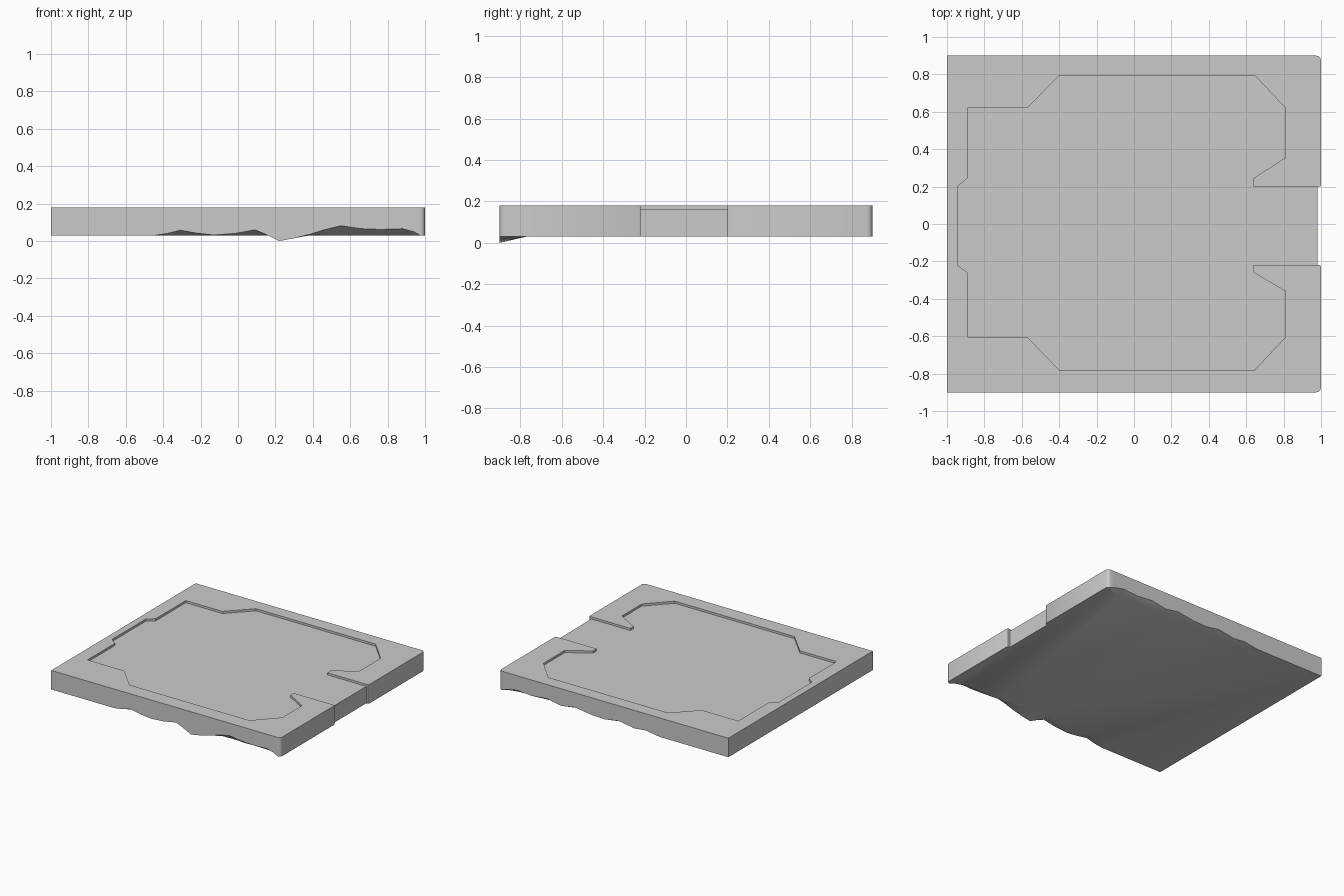
import bpy, bmesh, math

if "Cube" in bpy.data.objects:
    bpy.data.objects.remove(bpy.data.objects["Cube"])

TOP, FLOOR, BASE = 0.18, 0.163, 0.03

# Outline of the sunken panel, from the open side round to the open side
panel = [(0.98, 0.20), (0.64, 0.20), (0.64, 0.245), (0.81, 0.355), (0.81, 0.62),
         (0.645, 0.795), (-0.40, 0.795), (-0.57, 0.62), (-0.89, 0.62),
         (-0.89, 0.245), (-0.945, 0.20), (-0.945, -0.22), (-0.89, -0.26),
         (-0.89, -0.605), (-0.57, -0.605), (-0.40, -0.78), (0.645, -0.78),
         (0.81, -0.605), (0.81, -0.36), (0.64, -0.26), (0.64, -0.22), (0.98, -0.22)]

# Chipped lower edges: x, edge height, width of the chip
front_chips = [(-0.45, 0.03, 0.02), (-0.38, 0.04, 0.04), (-0.31, 0.058, 0.07),
               (-0.22, 0.042, 0.05), (-0.13, 0.032, 0.03), (-0.02, 0.04, 0.05),
               (0.09, 0.06, 0.07), (0.15, 0.035, 0.09), (0.22, 0.0, 0.13),
               (0.30, 0.015, 0.11), (0.38, 0.035, 0.07), (0.46, 0.06, 0.06),
               (0.55, 0.082, 0.06), (0.66, 0.066, 0.05), (0.76, 0.062, 0.06),
               (0.88, 0.066, 0.05), (0.94, 0.05, 0.03)]
back_chips = [(-0.40, 0.03, 0.02), (-0.28, 0.048, 0.05), (-0.18, 0.038, 0.04),
              (-0.04, 0.06, 0.06), (0.08, 0.04, 0.04), (0.20, 0.045, 0.05),
              (0.34, 0.065, 0.07), (0.46, 0.045, 0.05), (0.58, 0.068, 0.06),
              (0.72, 0.055, 0.05), (0.85, 0.065, 0.05), (0.94, 0.045, 0.03)]


def corner(cx, cy, r, start):
    """Small rounded corner, counter-clockwise."""
    return [(cx + r * math.cos(start + i * math.pi / 6),
             cy + r * math.sin(start + i * math.pi / 6), BASE, 0) for i in range(4)]


# Outer outline: x, y, lower edge height, y shift to the flat underside
outer = [(0.98, 0.20, BASE, 0), (0.995, 0.20, BASE, 0), (1.0, 0.21, BASE, 0)]
outer += corner(0.975, 0.875, 0.025, 0)
outer += [(x, 0.9, z, -w) for x, z, w in reversed(back_chips)]
outer += [(-1, 0.9, BASE, 0), (-1, -0.9, BASE, 0)]
outer += [(x, -0.9, z, w) for x, z, w in front_chips]
outer += corner(0.975, -0.875, 0.025, -math.pi / 2)
outer += [(1.0, -0.23, BASE, 0), (0.995, -0.22, BASE, 0), (0.98, -0.22, BASE, 0)]

bm = bmesh.new()
top = [bm.verts.new((x, y, TOP)) for x, y, z, w in outer]
edge = [bm.verts.new((x, y, z)) for x, y, z, w in outer]
under = [bm.verts.new((x, y + w, BASE)) if w else edge[i]
         for i, (x, y, z, w) in enumerate(outer)]
lip = [top[0]] + [bm.verts.new((x, y, TOP)) for x, y in panel[1:-1]] + [top[-1]]
floor = [bm.verts.new((x, y, FLOOR)) for x, y in panel]

# Outer walls and chipped strips
for i in range(len(outer) - 1):
    bm.faces.new((top[i], edge[i], edge[i + 1], top[i + 1]))
    strip = list(dict.fromkeys((edge[i], under[i], under[i + 1], edge[i + 1])))
    if len(strip) > 2:
        bm.faces.new(strip)
# Recess walls, rim, panel floor, open side and underside
for i in range(len(panel) - 1):
    bm.faces.new((lip[i], lip[i + 1], floor[i + 1], floor[i]))
bm.faces.new(top + lip[-2:0:-1])
bm.faces.new(floor)
bm.faces.new((floor[0], floor[-1], edge[-1], edge[0]))
bm.faces.new(list(reversed(under)))

# Close the two thin side slits where the floor meets the opening
bmesh.ops.recalc_face_normals(bm, faces=bm.faces)
mesh = bpy.data.meshes.new("floor_tile")
bm.to_mesh(mesh)
bm.free()
if max(mesh.polygons, key=lambda p: p.area).normal.z > 0 and \
        min(p.normal.z for p in mesh.polygons if p.area > 3) > 0:
    mesh.flip_normals()
tile = bpy.data.objects.new("floor_tile", mesh)
bpy.context.collection.objects.link(tile)
bpy.context.view_layer.objects.active = tile
tile.select_set(True)
bpy.ops.object.shade_smooth_by_angle(angle=math.radians(32))
